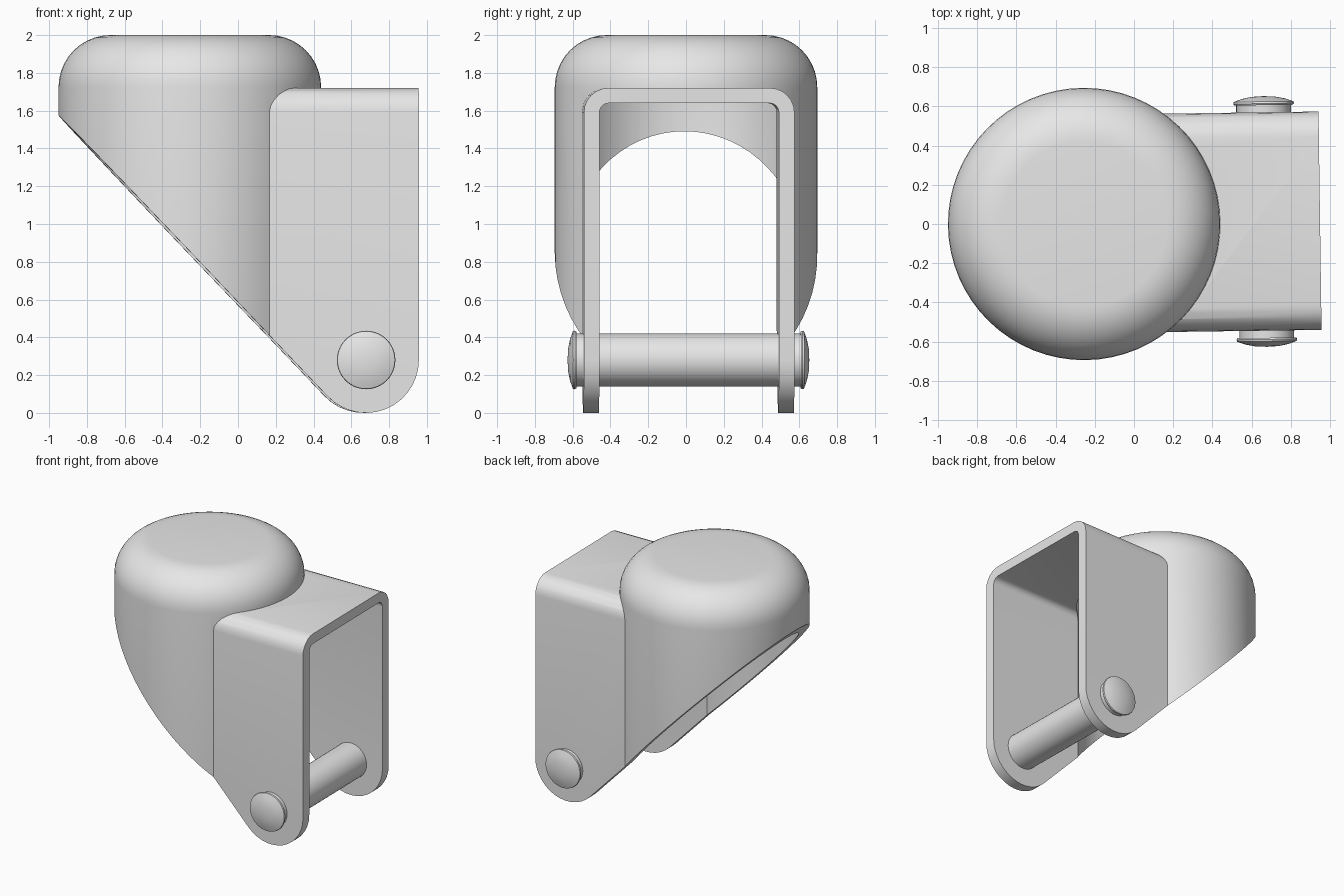
import bpy, bmesh
from math import sin, cos, pi, radians
from mathutils import Matrix

old = bpy.data.objects.get("Cube")
if old:
    bpy.data.objects.remove(old, do_unlink=True)

grey = bpy.data.materials.new("plain grey")
grey.use_nodes = True
grey.diffuse_color = (0.8, 0.8, 0.8, 1)
grey.node_tree.nodes["Principled BSDF"].inputs["Base Color"].default_value = (0.8, 0.8, 0.8, 1)

AXIS_X = -0.255                      # centre of the round housing
PIN_X, PIN_Z, TIP_R = 0.67, 0.28, 0.28
WALL = 0.08


def finish(name, bm):
    bmesh.ops.recalc_face_normals(bm, faces=bm.faces)
    mesh = bpy.data.meshes.new(name)
    bm.to_mesh(mesh)
    bm.free()
    mesh.materials.append(grey)
    ob = bpy.data.objects.new(name, mesh)
    bpy.context.collection.objects.link(ob)
    return ob


def arc(cx, cy, r, start, end, steps):
    angles = [radians(start + (end - start) * i / steps) for i in range(steps + 1)]
    return [(cx + r * cos(a), cy + r * sin(a)) for a in angles]


def prism(name, points, depth):
    """Extrude a closed outline of 3D points along a vector."""
    bm = bmesh.new()
    face = bm.faces.new([bm.verts.new(p) for p in points])
    new = bmesh.ops.extrude_face_region(bm, geom=[face])["geom"]
    bmesh.ops.translate(bm, vec=depth, verts=[v for v in new if isinstance(v, bmesh.types.BMVert)])
    return finish(name, bm)


def lathe(name, profile, matrix, sides):
    """Spin an (r, z) profile round the z axis."""
    bm = bmesh.new()
    verts = [bm.verts.new((r, 0, z)) for r, z in profile]
    edges = [bm.edges.new(pair) for pair in zip(verts, verts[1:])]
    bmesh.ops.spin(bm, geom=verts + edges, axis=(0, 0, 1), cent=(0, 0, 0),
                   angle=2 * pi, steps=sides)
    bmesh.ops.remove_doubles(bm, verts=bm.verts, dist=0.0001)
    bmesh.ops.transform(bm, matrix=matrix, verts=bm.verts)
    return finish(name, bm)


def domed_cylinder(name, radius, top, fillet, bottom):
    profile = [(0, bottom), (radius, bottom)]
    profile += arc(radius - fillet, top - fillet, fillet, 0, 90, 10) + [(0, top)]
    return lathe(name, profile, Matrix.Translation((AXIS_X, 0, 0)), 64)


def channel(name, half, top, fillet, x0, x1, bottom):
    outline = [(-half, bottom), (half, bottom)]
    outline += arc(half - fillet, top - fillet, fillet, 0, 90, 6)
    outline += arc(fillet - half, top - fillet, fillet, 90, 180, 6)
    return prism(name, [(x0, y, z) for y, z in outline], (x1 - x0, 0, 0))


def boolean(target, tool, operation):
    mod = target.modifiers.new(operation, "BOOLEAN")
    mod.operation, mod.solver, mod.object = operation, "EXACT", tool
    dg = bpy.context.evaluated_depsgraph_get()
    mesh = bpy.data.meshes.new_from_object(target.evaluated_get(dg))
    target.modifiers.clear()
    target.data = mesh
    bpy.data.objects.remove(tool, do_unlink=True)


# Housing with fork: outer skins joined, then hollowed
housing = domed_cylinder("housing_and_fork", 0.695, 2.0, 0.275, -0.2)
boolean(housing, channel("fork_skin", 0.5575, 1.72, 0.13, 0.08, 1.1, -0.3), "UNION")
boolean(housing, domed_cylinder("cavity", 0.695 - WALL, 2.0 - WALL, 0.2, -0.5), "DIFFERENCE")
boolean(housing, channel("fork_gap", 0.475, 1.64, 0.05, -0.1, 1.3, -0.6), "DIFFERENCE")

# Sloping underside and rounded fork tips
side = [(-1.3, 2.2), (PIN_X + TIP_R, 2.2)]
side += arc(PIN_X, PIN_Z, TIP_R, 0, -136.4, 14)
tx, tz = side[-1]
side.append((-1.3, tz + (tx + 1.3) * 1.05))
boolean(housing, prism("side_outline", [(x, -1, z) for x, z in side], (0, 2, 0)), "INTERSECT")

# Axle pin with domed heads
half_pin = [(0.14, 0.594), (0.15, 0.594), (0.155, 0.602), (0.152, 0.612),
            (0.11, 0.627), (0.06, 0.637), (0, 0.64)]
pin_profile = [(r, -z) for r, z in reversed(half_pin)] + half_pin
pin = lathe("axle_pin", pin_profile,
            Matrix.Translation((PIN_X, 0, PIN_Z)) @ Matrix.Rotation(pi / 2, 4, "X"), 40)

# The fork sits very slightly turned about the housing axis
turn = (Matrix.Translation((AXIS_X, 0, 0)) @ Matrix.Rotation(radians(0.8), 4, "Z")
        @ Matrix.Translation((-AXIS_X, 0, 0)))
bpy.ops.object.select_all(action="DESELECT")
for ob in (housing, pin):
    ob.data.transform(turn)
    ob.select_set(True)
bpy.context.view_layer.objects.active = housing
bpy.ops.object.shade_smooth_by_angle(angle=radians(30))
